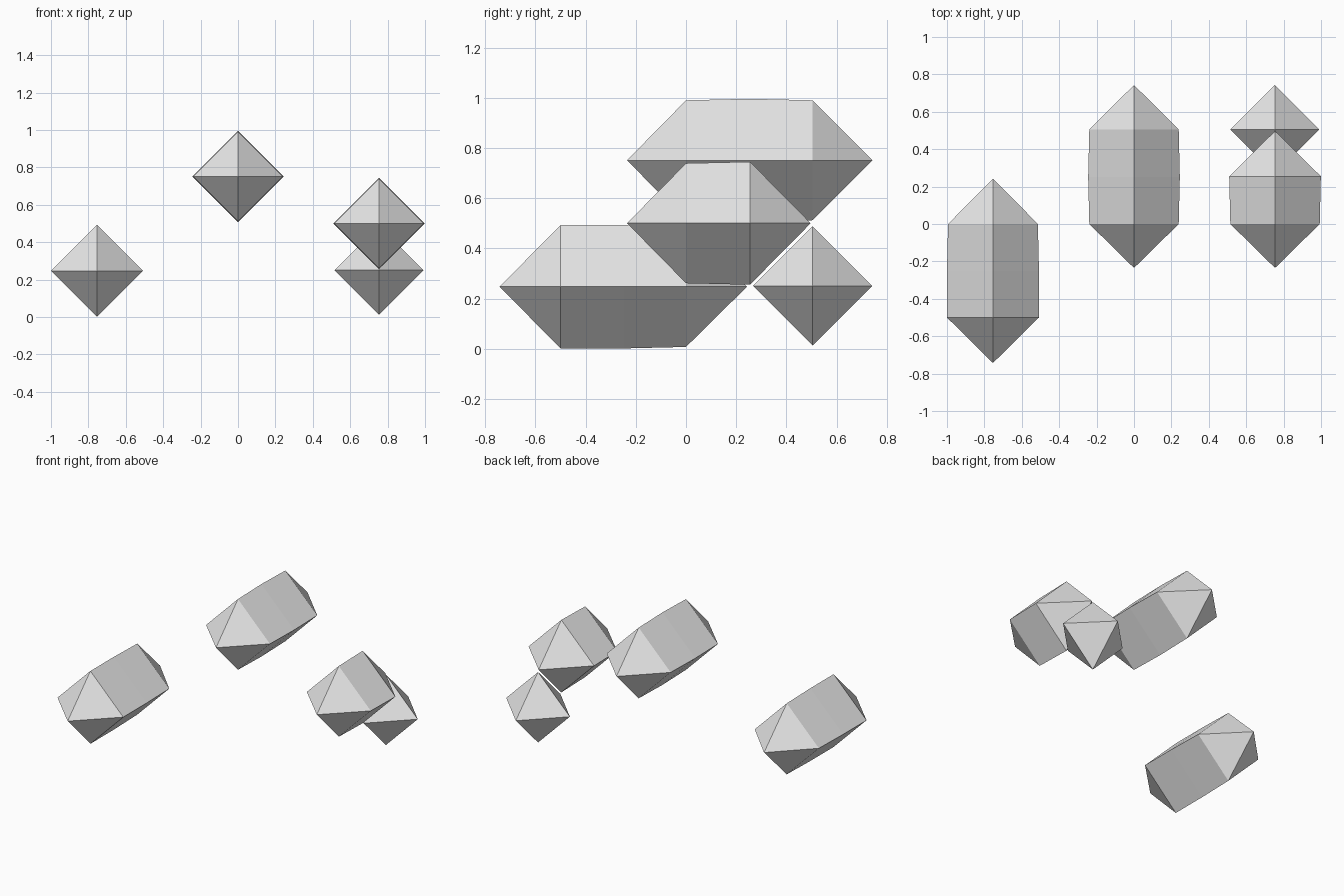
import bpy
import bmesh

cube = bpy.data.objects.get("Cube")
if cube:
    bpy.data.objects.remove(cube, do_unlink=True)

# One plain grey for every crystal
grey = bpy.data.materials.new("light_grey")
grey.use_nodes = True
grey.diffuse_color = (0.8, 0.8, 0.8, 1)
grey.node_tree.nodes["Principled BSDF"].inputs["Base Color"].default_value = (0.8, 0.8, 0.8, 1)


def crystal(name, x, z, front_tip, rings, back_tip):
    """Four-sided crystal along y: two points joined by diamond rings (y, radius)."""
    bm = bmesh.new()
    tip_a = bm.verts.new((x, front_tip, z))
    tip_b = bm.verts.new((x, back_tip, z))
    loops = []
    for y, r in rings:
        corners = ((r, 0), (0, r), (-r, 0), (0, -r))
        loops.append([bm.verts.new((x + dx, y, z + dz)) for dx, dz in corners])
    for i in range(4):
        j = (i + 1) % 4
        bm.faces.new((tip_a, loops[0][i], loops[0][j]))
        for a, b in zip(loops, loops[1:]):
            bm.faces.new((a[i], b[i], b[j], a[j]))
        bm.faces.new((tip_b, loops[-1][j], loops[-1][i]))
    bmesh.ops.recalc_face_normals(bm, faces=bm.faces)
    mesh = bpy.data.meshes.new(name)
    bm.to_mesh(mesh)
    bm.free()
    mesh.materials.append(grey)
    obj = bpy.data.objects.new(name, mesh)
    bpy.context.collection.objects.link(obj)
    return obj


# Long crystals, slightly swollen in the middle
crystal("right_long_crystal", -0.754, 0.247, -0.743,
        [(-0.5, 0.246), (-0.25, 0.246), (0, 0.24)], 0.243)
crystal("centre_long_crystal", 0, 0.751, -0.235,
        [(0, 0.239), (0.25, 0.245), (0.505, 0.239)], 0.743)

# Shorter crystal and the single octahedron behind it
crystal("left_short_crystal", 0.754, 0.5, -0.235,
        [(0, 0.239), (0.255, 0.245)], 0.497)
crystal("left_octahedron", 0.753, 0.25, 0.267,
        [(0.505, 0.238)], 0.743)
